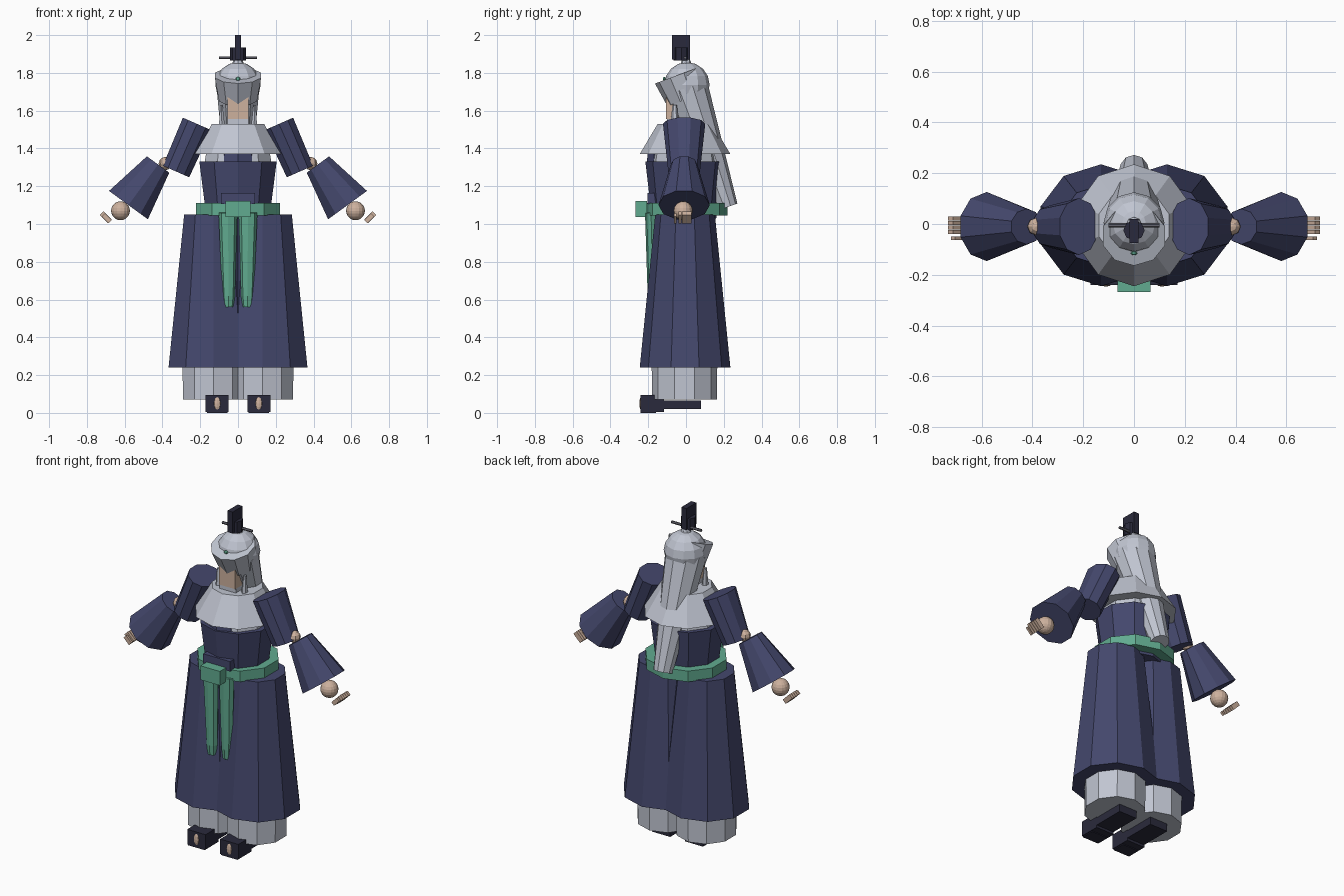
import bpy, bmesh, math
from mathutils import Vector, Matrix

cube = bpy.data.objects.get("Cube")
if cube:
    bpy.data.objects.remove(cube, do_unlink=True)


def material(name, rgb):
    m = bpy.data.materials.new(name)
    m.use_nodes = True
    m.diffuse_color = (*rgb, 1)
    m.node_tree.nodes["Principled BSDF"].inputs["Base Color"].default_value = (*rgb, 1)
    return m


NAVY = material("navy cloth", (0.058, 0.064, 0.152))
PALE = material("pale cloth", (0.53, 0.56, 0.64))
GREEN = material("green sash", (0.12, 0.41, 0.28))
SKIN = material("skin", (0.61, 0.44, 0.34))
DARK = material("dark lacquer", (0.023, 0.023, 0.045))
STEEL = material("grey pin", (0.13, 0.13, 0.16))


def finish(name, bm, mat):
    bmesh.ops.recalc_face_normals(bm, faces=bm.faces)
    me = bpy.data.meshes.new(name)
    bm.to_mesh(me)
    bm.free()
    me.materials.append(mat)
    ob = bpy.data.objects.new(name, me)
    bpy.context.collection.objects.link(ob)
    return ob


def tube(name, mat, rings, n=10):
    """Capped loft; each ring is (centre, radius across, radius in depth)."""
    axis = (Vector(rings[-1][0]) - Vector(rings[0][0])).normalized()
    u = Vector((0, 1, 0)).cross(axis).normalized()
    v = axis.cross(u)
    bm = bmesh.new()
    loops = []
    for centre, ru, rv in rings:
        angles = [math.pi / 2 + math.tau * i / n for i in range(n)]
        loops.append([bm.verts.new(Vector(centre) + u * ru * math.cos(a) + v * rv * math.sin(a))
                      for a in angles])
    for a, b in zip(loops, loops[1:]):
        for i in range(n):
            j = (i + 1) % n
            bm.faces.new((a[i], a[j], b[j], b[i]))
    bm.faces.new(loops[0])
    bm.faces.new(loops[-1])
    return finish(name, bm, mat)


def box(name, mat, centre, size, tilt=0):
    bm = bmesh.new()
    mat4 = (Matrix.Translation(centre) @ Matrix.Rotation(tilt, 4, 'Y')
            @ Matrix.Diagonal((*size, 1)))
    bmesh.ops.create_cube(bm, size=1, matrix=mat4)
    return finish(name, bm, mat)


def ball(name, mat, centre, radii, segs=12):
    bm = bmesh.new()
    mat4 = Matrix.Translation(centre) @ Matrix.Diagonal((*radii, 1))
    bmesh.ops.create_uvsphere(bm, u_segments=segs, v_segments=segs // 2 + 2, radius=1, matrix=mat4)
    return finish(name, bm, mat)


# Torso, collar and shoulder cape
tube("torso", NAVY, [((0, -0.01, 1.03), 0.175, 0.17), ((0, -0.01, 1.33), 0.215, 0.205)])
tube("inner_collar", PALE, [((0, -0.01, 1.3), 0.19, 0.19), ((0, -0.01, 1.42), 0.17, 0.17)])
tube("chest_wrap", NAVY, [((0, -0.02, 1.3), 0.13, 0.19), ((0, -0.02, 1.4), 0.12, 0.18)])
tube("shoulder_cape", PALE, [((0, -0.005, 1.37), 0.24, 0.24), ((0, -0.005, 1.53), 0.145, 0.145)])

# Belt, knot and waist fold
tube("belt", GREEN, [((0, 0, 1.045), 0.235, 0.22), ((0, 0, 1.11), 0.235, 0.22)])
box("belt_knot", GREEN, (0, -0.237, 1.08), (0.13, 0.06, 0.085))
box("waist_fold", NAVY, (0, -0.14, 1.135), (0.18, 0.13, 0.06))

# Hood: drape behind, skull, tilted brim
tube("hood_drape", PALE, [((0, 0, 1.72), 0.118, 0.118), ((0, 0.22, 1.09), 0.055, 0.055)])
ball("hood_crown", PALE, (0, 0.005, 1.737), (0.12, 0.12, 0.12))
tube("hood_brim", PALE, [((0, 0, 1.66), 0.105, 0.105), ((0, -0.047, 1.787), 0.129, 0.125)])
ball("hood_gem", GREEN, (0, -0.115, 1.768), (0.013, 0.008, 0.01), 8)
box("face", SKIN, (0, -0.055, 1.62), (0.11, 0.1, 0.13))
box("chin_wrap", PALE, (0, -0.06, 1.545), (0.11, 0.08, 0.04))

# Topknot and pin
ball("crown_button", PALE, (0, 0, 1.85), (0.03, 0.028, 0.03), 8)
tube("topknot", DARK, [((0, -0.025, 1.865), 0.042, 0.04), ((0, -0.025, 1.935), 0.042, 0.04)], 8)
box("topknot_crest", DARK, (0, -0.027, 1.935), (0.034, 0.095, 0.13))
tube("hair_pin", STEEL, [((-0.1, -0.005, 1.88), 0.008, 0.008), ((0.1, -0.005, 1.88), 0.008, 0.008)], 6)

for s, side in ((1, "left"), (-1, "right")):
    # Wide trousers, under-trousers and sash tail
    tube(side + "_trouser", NAVY, [((s * 0.13, -0.005, 0.24), 0.25, 0.24),
                                   ((s * 0.13, -0.005, 1.05), 0.163, 0.158)])
    tube(side + "_under_trouser", PALE, [((s * 0.13, -0.008, 0.07), 0.17, 0.172),
                                         ((s * 0.13, -0.008, 0.3), 0.172, 0.174)])
    tube(side + "_sash_tail", GREEN, [((s * 0.05, -0.175, 0.56), 0.026, 0.022),
                                      ((s * 0.05, -0.175, 0.62), 0.034, 0.028),
                                      ((s * 0.053, -0.185, 1.06), 0.05, 0.032)], 8)
    tube(side + "_hood_flap", PALE, [((s * 0.085, -0.06, 1.5), 0.02, 0.025),
                                     ((s * 0.088, -0.06, 1.63), 0.007, 0.012)], 6)

    # Shoe with raised toe
    box(side + "_shoe_sole", DARK, (s * 0.11, -0.07, 0.043), (0.12, 0.3, 0.046))
    box(side + "_shoe_toe", DARK, (s * 0.11, -0.178, 0.05), (0.122, 0.125, 0.09))
    box(side + "_shoe_tread", DARK, (s * 0.11, -0.2, 0.01), (0.11, 0.08, 0.02))
    ball(side + "_toe_ornament", SKIN, (s * 0.11, -0.235, 0.05), (0.021, 0.012, 0.038), 8)

    # Sleeves and elbow
    tube(side + "_upper_sleeve", NAVY, [((s * 0.217, -0.01, 1.53), 0.086, 0.112),
                                        ((s * 0.328, -0.01, 1.278), 0.08, 0.084)])
    tube(side + "_lower_sleeve", NAVY, [((s * 0.423, -0.01, 1.315), 0.077, 0.07),
                                        ((s * 0.58, -0.01, 1.10), 0.134, 0.136)])
    ball(side + "_elbow", SKIN, (s * 0.385, -0.01, 1.32), (0.035, 0.035, 0.035), 8)

    # Hand and fingers
    ball(side + "_hand", SKIN, (s * 0.622, -0.015, 1.07), (0.05, 0.05, 0.05), 16)
    for i in range(4):
        box(f"{side}_finger_{i + 1}", SKIN, (s * 0.7, 0.022 - i * 0.018, 1.035),
            (0.062, 0.016, 0.028), -s * math.radians(45))
    box(side + "_thumb", SKIN, (s * 0.695, -0.056, 1.03), (0.05, 0.014, 0.024), -s * math.radians(45))
